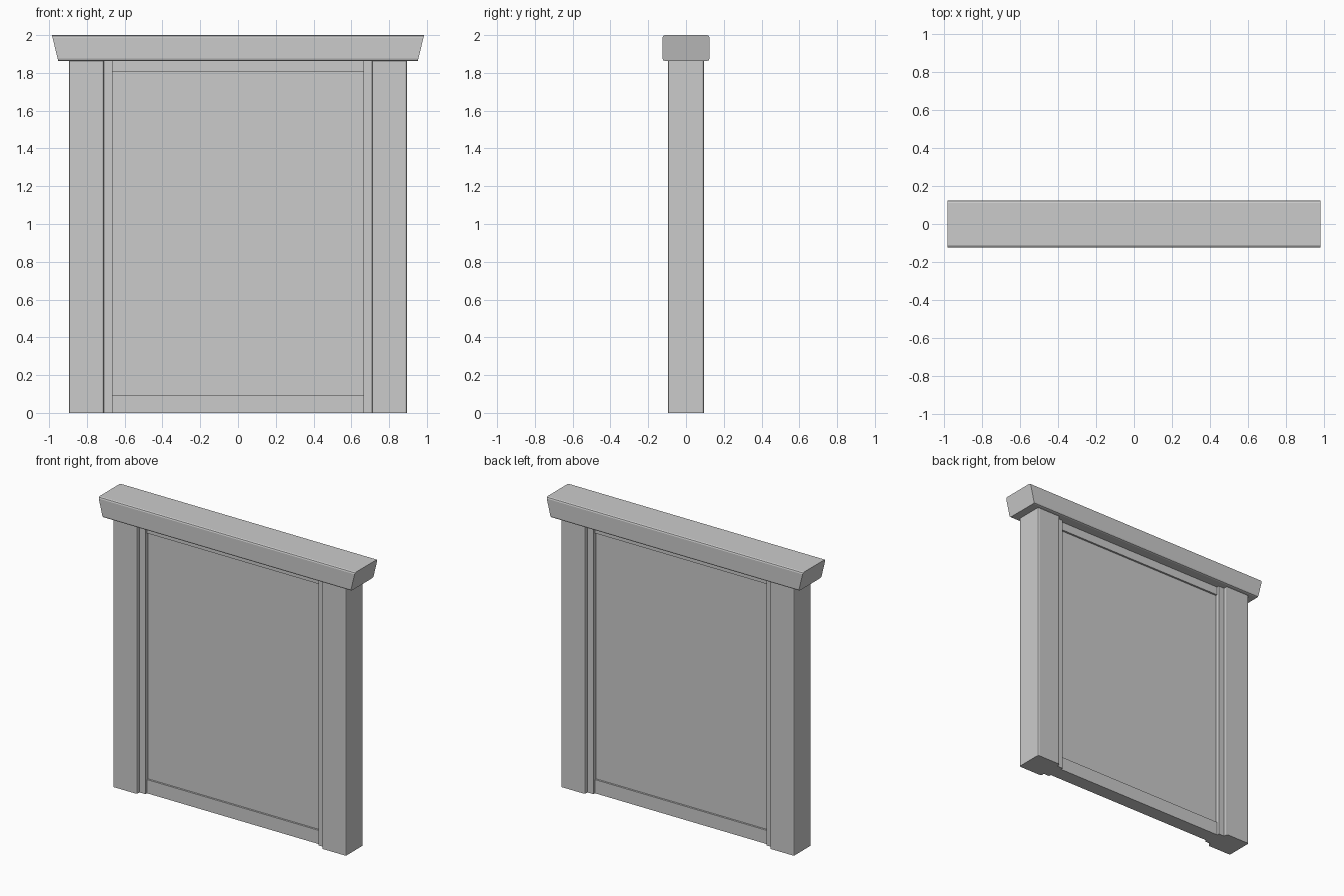
import bpy, bmesh

if "Cube" in bpy.data.objects:
    bpy.data.objects.remove(bpy.data.objects["Cube"])

def block(name, x0, x1, hy, z0, z1, flare=0.0, bevel=0.0, axis=2):
    """Box symmetric in y; flare widens the top in x; bevel rounds edges running along axis."""
    bm = bmesh.new()
    bmesh.ops.create_cube(bm, size=2)
    for v in bm.verts:
        top = v.co.z > 0
        side = 1 if v.co.x > 0 else -1
        v.co.x = (x1 if side > 0 else x0) + (side * flare if top else 0)
        v.co.y *= hy
        v.co.z = z1 if top else z0
    if bevel:
        def along(e):
            d = (e.verts[1].co - e.verts[0].co).normalized()
            return abs(d[axis]) > 0.99
        bmesh.ops.bevel(bm, geom=[e for e in bm.edges if along(e)], offset=bevel,
                        offset_type='OFFSET', segments=2, profile=0.5, affect='EDGES')
    bmesh.ops.recalc_face_normals(bm, faces=bm.faces[:])
    mesh = bpy.data.meshes.new(name)
    bm.to_mesh(mesh)
    bm.free()
    obj = bpy.data.objects.new(name, mesh)
    bpy.context.collection.objects.link(obj)
    return obj

TOP = 1.863   # underside of the lintel

# Side posts and the thinner trim strips next to them
for side, s in (("left", -1), ("right", 1)):
    block(f"{side}_post", *sorted((s * 0.71, s * 0.895)), 0.095, 0, TOP, bevel=0.01)
    block(f"{side}_trim_strip", *sorted((s * 0.665, s * 0.71)), 0.067, 0, TOP)

# Recessed panel with bottom and top rails
block("panel", -0.665, 0.665, 0.037, 0.095, 1.805)
block("bottom_rail", -0.665, 0.665, 0.05, 0, 0.095)
block("top_rail", -0.665, 0.665, 0.05, 1.805, TOP)

# Flared lintel on top
block("lintel", -0.952, 0.952, 0.124, TOP, 2.0, flare=0.033, bevel=0.012, axis=0)
